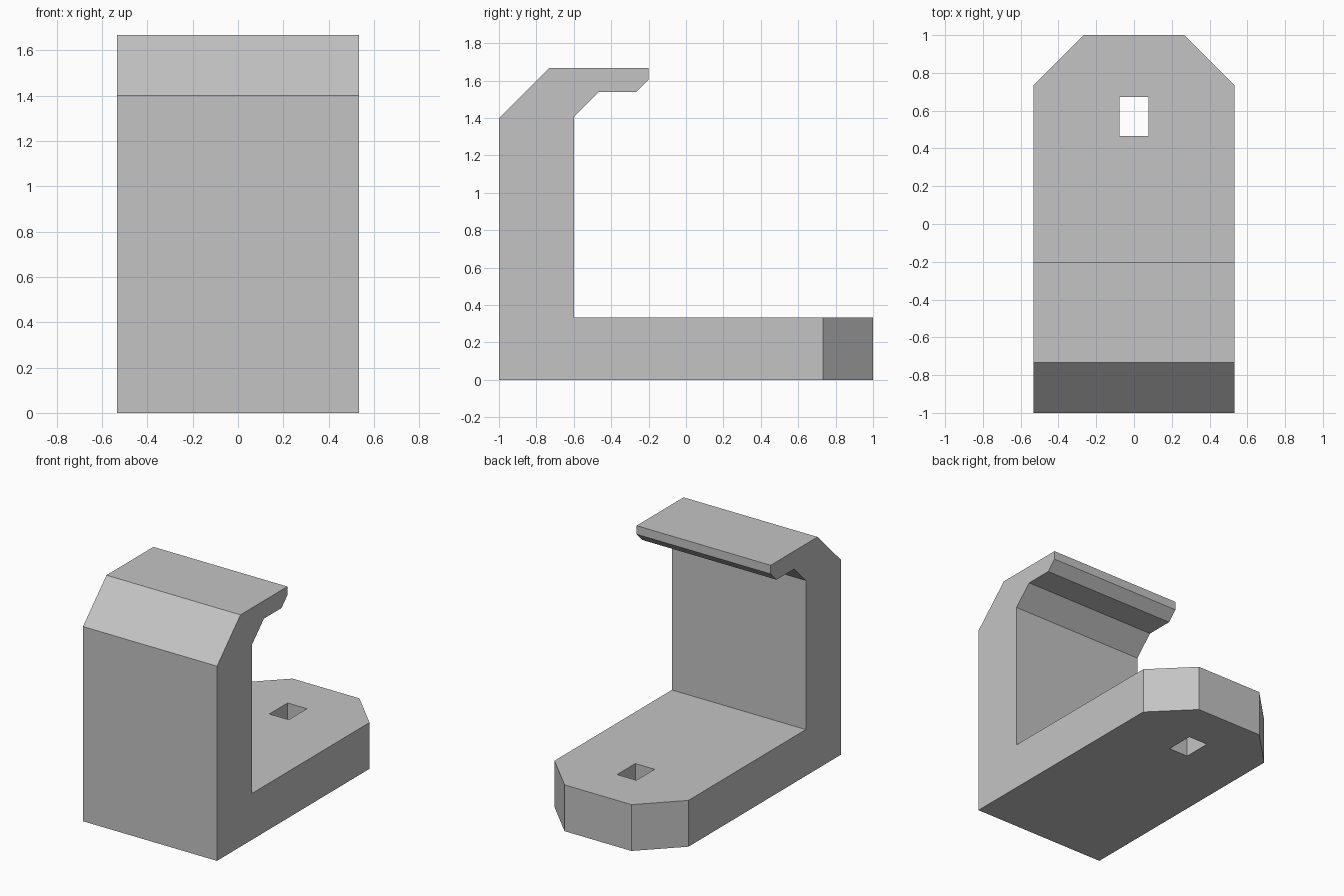
import bpy
import bmesh
from mathutils import Vector

cube = bpy.data.objects.get("Cube")
if cube:
    bpy.data.objects.remove(cube, do_unlink=True)

HALF_WIDTH = 0.533
CORNER = 0.267

# Side outline (y, z): base plate, upright wall and hooked lip
OUTLINE = [(-1, 0), (1, 0), (1, 0.333), (-0.6, 0.333), (-0.6, 1.405),
           (-0.467, 1.538), (-0.267, 1.538), (-0.2, 1.605), (-0.2, 1.667),
           (-0.733, 1.667), (-1, 1.4)]

grey = bpy.data.materials.new("plain_grey")
grey.use_nodes = True
grey.diffuse_color = (0.55, 0.55, 0.55, 1)
grey.node_tree.nodes["Principled BSDF"].inputs["Base Color"].default_value = grey.diffuse_color


def make_object(name, bm):
    bmesh.ops.recalc_face_normals(bm, faces=bm.faces[:])
    mesh = bpy.data.meshes.new(name)
    bm.to_mesh(mesh)
    bm.free()
    mesh.materials.append(grey)
    obj = bpy.data.objects.new(name, mesh)
    bpy.context.collection.objects.link(obj)
    return obj


# Bracket body: extrude the outline across the width
bm = bmesh.new()
side = bm.faces.new([bm.verts.new((-HALF_WIDTH, y, z)) for y, z in OUTLINE])
swept = bmesh.ops.extrude_face_region(bm, geom=[side])["geom"]
bmesh.ops.translate(bm, vec=Vector((2 * HALF_WIDTH, 0, 0)),
                    verts=[v for v in swept if isinstance(v, bmesh.types.BMVert)])
bmesh.ops.recalc_face_normals(bm, faces=bm.faces[:])

# Clipped corners at the back of the base plate
corners = [e for e in bm.edges
           if all(v.co.y > 0.99 for v in e.verts)
           and abs(e.verts[0].co.z - e.verts[1].co.z) > 0.1]
bmesh.ops.bevel(bm, geom=corners, offset=CORNER, offset_type='OFFSET',
                segments=1, affect='EDGES')
bracket = make_object("hooked_bracket", bm)

# Rectangular slot through the base plate
bm = bmesh.new()
bmesh.ops.create_cube(bm, size=1)
bmesh.ops.scale(bm, vec=(0.154, 0.207, 1), verts=bm.verts[:])
bmesh.ops.translate(bm, vec=(0, 0.57, 0.2), verts=bm.verts[:])
cutter = make_object("slot_cutter", bm)
cutter.hide_render = True

slot = bracket.modifiers.new("slot", 'BOOLEAN')
slot.operation = 'DIFFERENCE'
slot.solver = 'EXACT'
slot.object = cutter
bpy.context.view_layer.objects.active = bracket
bpy.ops.object.modifier_apply(modifier=slot.name)
bpy.data.objects.remove(cutter, do_unlink=True)
